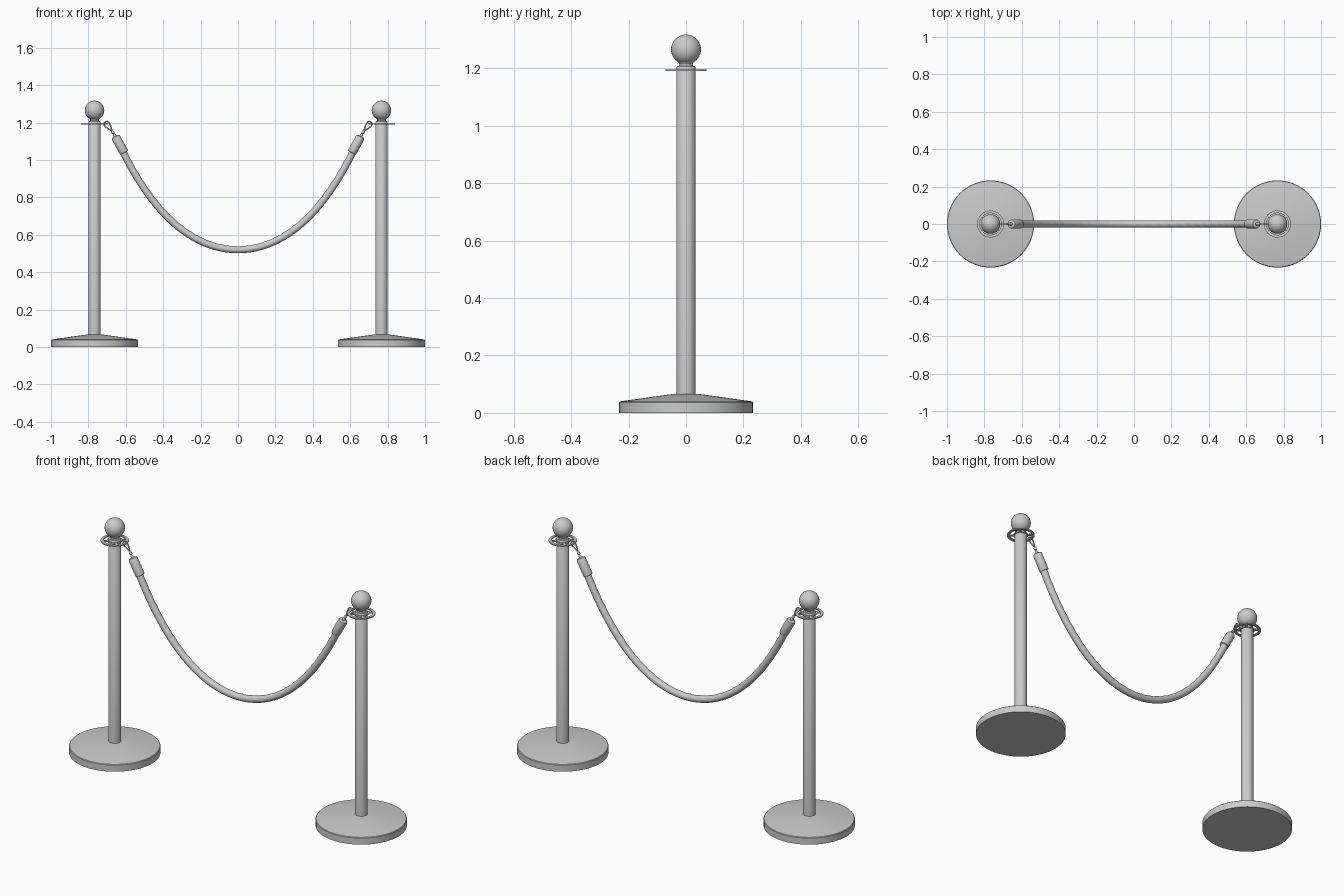
import bpy, bmesh, math
from mathutils import Vector

if "Cube" in bpy.data.objects:
    bpy.data.objects.remove(bpy.data.objects["Cube"])

POST_X = 0.767


def finish(bm, name, angle=35):
    bmesh.ops.recalc_face_normals(bm, faces=bm.faces[:])
    me = bpy.data.meshes.new(name)
    bm.to_mesh(me)
    bm.free()
    ob = bpy.data.objects.new(name, me)
    bpy.context.collection.objects.link(ob)
    bpy.ops.object.select_all(action='DESELECT')
    ob.select_set(True)
    bpy.context.view_layer.objects.active = ob
    bpy.ops.object.shade_smooth_by_angle(angle=math.radians(angle))
    return ob


def lathe(name, profile, x, n=48, closed=False):
    """Revolve an (r, z) profile about a vertical axis at x."""
    bm = bmesh.new()
    rings = [[bm.verts.new((x + r * math.cos(2 * math.pi * k / n),
                            r * math.sin(2 * math.pi * k / n), z))
              for k in range(n)] for r, z in profile]
    pairs = list(zip(rings, rings[1:]))
    if closed:
        pairs.append((rings[-1], rings[0]))
    else:
        bm.faces.new(rings[0])
        bm.faces.new(rings[-1])
    for a, b in pairs:
        for k in range(n):
            bm.faces.new((a[k], a[(k + 1) % n], b[(k + 1) % n], b[k]))
    return finish(bm, name)


def tube(name, path, radius, n=16, angle=50):
    """Sweep a circle along a path of (x, z) points; radius(i, a) gives its size."""
    bm = bmesh.new()
    pts = [Vector((x, 0, z)) for x, z in path]
    rings = []
    for i, p in enumerate(pts):
        t = (pts[min(i + 1, len(pts) - 1)] - pts[max(i - 1, 0)]).normalized()
        normal, side = Vector((-t.z, 0, t.x)), Vector((0, 1, 0))
        ring = []
        for k in range(n):
            a = 2 * math.pi * k / n
            ring.append(bm.verts.new(p + radius(i, a) * (normal * math.cos(a) + side * math.sin(a))))
        rings.append(ring)
    bm.faces.new(rings[0])
    bm.faces.new(rings[-1])
    for a, b in zip(rings, rings[1:]):
        for k in range(n):
            bm.faces.new((a[k], a[(k + 1) % n], b[(k + 1) % n], b[k]))
    return finish(bm, name, angle)


def smooth_path(pts, steps=6):
    """Catmull-Rom through the given points."""
    p = [Vector(q) for q in [pts[0]] + pts + [pts[-1]]]
    out = []
    for i in range(1, len(p) - 2):
        a, b, c, d = p[i - 1:i + 3]
        for s in range(steps):
            t = s / steps
            out.append(0.5 * (2 * b + (c - a) * t + (2 * a - 5 * b + 4 * c - d) * t ** 2
                              + (3 * b - a - 3 * c + d) * t ** 3))
    return [tuple(q) for q in out + [p[-1]]]


def along(a, b, t):
    return (a[0] + (b[0] - a[0]) * t, a[1] + (b[1] - a[1]) * t)


for side, s in (("left", -1), ("right", 1)):
    x = s * POST_X
    # Weighted foot with a shallow cone top
    lathe(side + "_base", [(0.233, 0), (0.233, 0.037), (0.23, 0.040), (0.045, 0.066), (0.03, 0.066)], x, 64)
    # Pole with stepped neck
    lathe(side + "_pole", [(0.033, 0.06), (0.033, 1.203), (0.031, 1.206), (0.025, 1.208),
                           (0.023, 1.214), (0.026, 1.22), (0.02, 1.225)], x)
    # Ball finial
    bm = bmesh.new()
    bmesh.ops.create_uvsphere(bm, u_segments=32, v_segments=20, radius=0.052)
    bmesh.ops.translate(bm, verts=bm.verts[:], vec=(x, 0, 1.265))
    finish(bm, side + "_ball")
    # Flat hanging ring with inner collar
    lathe(side + "_ring", [(0.058, 1.19), (0.072, 1.19), (0.072, 1.196), (0.058, 1.196)], x, closed=True)
    lathe(side + "_ring_collar", [(0.03, 1.19), (0.039, 1.19), (0.039, 1.196), (0.03, 1.196)], x, closed=True)
    # Diagonal spokes joining ring to collar
    bm = bmesh.new()
    for k in range(4):
        a = math.pi / 4 + k * math.pi / 2
        u, v = Vector((math.cos(a), math.sin(a), 0)), Vector((-math.sin(a), math.cos(a), 0))
        new = bmesh.ops.create_cube(bm, size=1)["verts"]
        for q in new:
            q.co = Vector((x, 0, 1.193)) + u * (0.048 + q.co.x * 0.026) + v * q.co.y * 0.012 + Vector((0, 0, q.co.z * 0.006))
    finish(bm, side + "_ring_spokes")

    # Metal sleeve at the rope end
    p0, p1 = (s * 0.608, 1.038), (s * 0.657, 1.126)
    sleeve_r = [0.019, 0.0235, 0.0245, 0.0245, 0.022, 0.014]
    tube(side + "_rope_sleeve", [along(p0, p1, t) for t in (0, 0.02, 0.06, 0.9, 0.97, 1)],
         lambda i, a: sleeve_r[i], 24, 35)
    # Swivel between sleeve and hook
    swivel_r = [0.008, 0.008, 0.005, 0.008, 0.008, 0.004]
    q0, q1 = (s * 0.654, 1.122), (s * 0.674, 1.157)
    tube(side + "_hook_swivel", [along(q0, q1, t) for t in (0, 0.35, 0.5, 0.6, 0.85, 1)],
         lambda i, a: swivel_r[i], 12, 35)
    # Snap hook passing through the ring
    hook = [(0.673, 1.154), (0.68, 1.178), (0.688, 1.197), (0.700, 1.206), (0.712, 1.201),
            (0.716, 1.189), (0.708, 1.178), (0.694, 1.167), (0.676, 1.156)]
    tube(side + "_snap_hook", smooth_path([(s * hx, hz) for hx, hz in hook], 4), lambda i, a: 0.0038, 10)

# Sagging rope, lightly wrinkled along its inner side
N = 110
A = 0.44
END = math.sinh(0.617 / A)
rope = []
for i in range(N + 1):
    rx = A * math.asinh(END * (2 * i / N - 1))
    rope.append((rx, 0.52 + A * (math.cosh(rx / A) - 1) + 0.14 * rx ** 4))
tube("rope", rope, lambda i, a: 0.0188 + 0.0012 * max(0, math.cos(a)) * math.sin(i * 1.57 + 2 * math.sin(a)), 24, 60)
